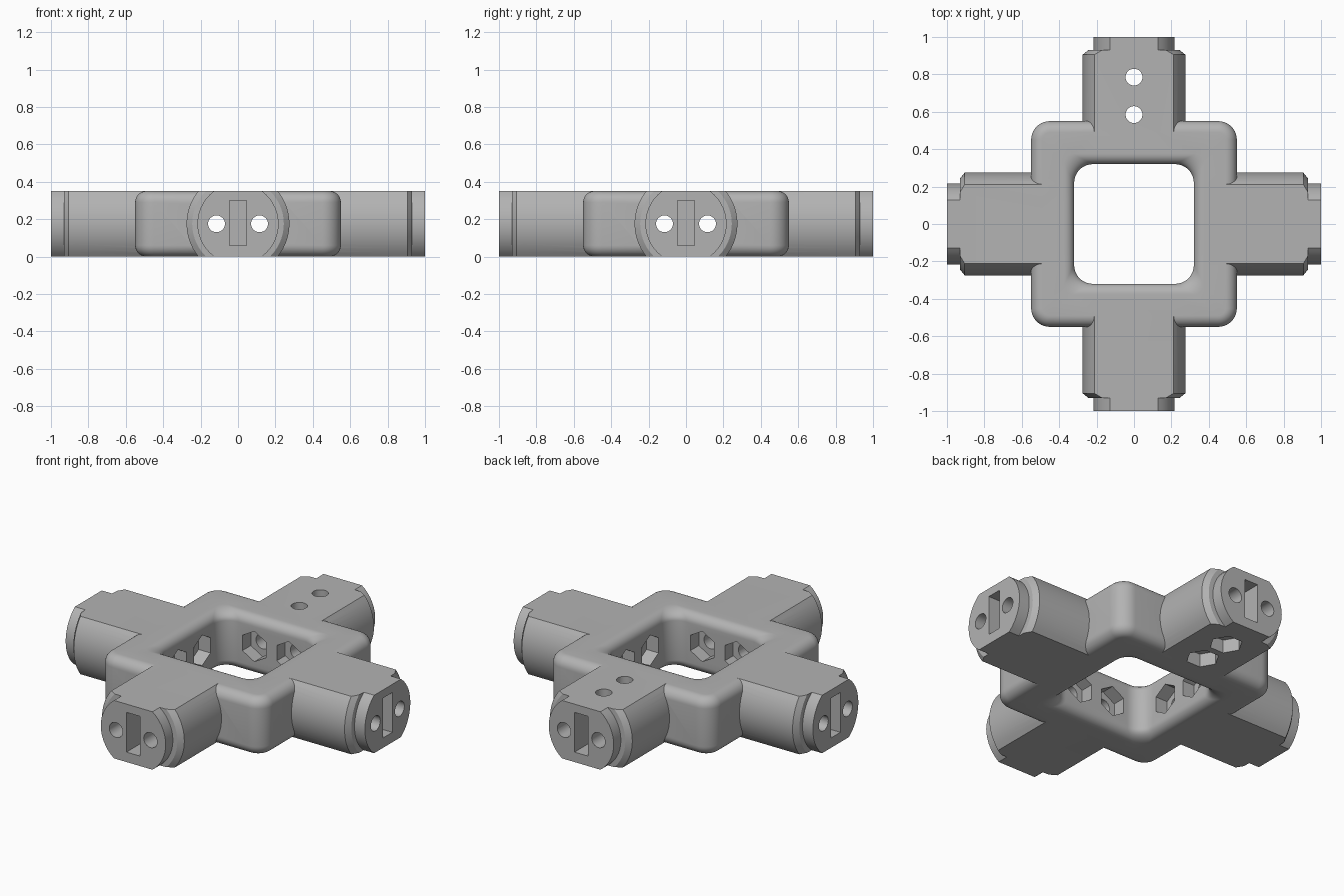
import bpy, bmesh, math
from mathutils import Matrix, Vector

if "Cube" in bpy.data.objects:
    bpy.data.objects.remove(bpy.data.objects["Cube"])

H = 0.35          # overall thickness
MID = H / 2
grey = bpy.data.materials.new("mid grey")
grey.diffuse_color = (0.45, 0.45, 0.45, 1)
grey.use_nodes = True
grey.node_tree.nodes["Principled BSDF"].inputs["Base Color"].default_value = grey.diffuse_color


def make_object(name, bm):
    bmesh.ops.recalc_face_normals(bm, faces=bm.faces[:])
    mesh = bpy.data.meshes.new(name)
    bm.to_mesh(mesh)
    bm.free()
    mesh.materials.append(grey)
    ob = bpy.data.objects.new(name, mesh)
    bpy.context.collection.objects.link(ob)
    return ob


def loft(name, loops, closed=False):
    """Skin a list of equal-length point loops; cap the ends unless closed."""
    bm = bmesh.new()
    rows = [[bm.verts.new(p) for p in loop] for loop in loops]
    n = len(rows[0])
    pairs = list(zip(rows, rows[1:]))
    if closed:
        pairs.append((rows[-1], rows[0]))
    else:
        bm.faces.new(rows[0])
        bm.faces.new(rows[-1])
    for a, b in pairs:
        for i in range(n):
            j = (i + 1) % n
            bm.faces.new((a[i], a[j], b[j], b[i]))
    return make_object(name, bm)


def rounded_square(half, radius, z, seg=10):
    pts = []
    for k in range(4):
        for i in range(seg + 1):
            a = math.radians(90 * k + 90 * i / seg)
            cx = (half - radius) * (1 if k in (0, 3) else -1)
            cy = (half - radius) * (1 if k < 2 else -1)
            pts.append((cx + radius * math.cos(a), cy + radius * math.sin(a), z))
    return pts


def flattened_circle(radius, y, seg=14):
    """Circle cut flat at the top and bottom of the body."""
    m = math.asin(MID / radius)
    angles = [-m + 2 * m * i / seg for i in range(seg + 1)]
    angles += [a + math.pi for a in angles]
    return [(radius * math.cos(a), y, MID + radius * math.sin(a)) for a in angles]


def prism(name, radius, sides, start, end, turn=0.0):
    """Round or hexagonal cutter between two points."""
    start, end = Vector(start), Vector(end)
    axis = end - start
    rot = axis.to_track_quat('Z', 'Y').to_matrix().to_4x4()
    bm = bmesh.new()
    bmesh.ops.create_cone(bm, cap_ends=True, segments=sides, radius1=radius,
                          radius2=radius, depth=axis.length,
                          matrix=Matrix.Translation((start + end) / 2) @ rot
                          @ Matrix.Rotation(turn, 4, 'Z'))
    return make_object(name, bm)


def block(name, size, centre):
    bm = bmesh.new()
    bmesh.ops.create_cube(bm, size=1, matrix=Matrix.Translation(centre)
                          @ Matrix.Diagonal((*size, 1)))
    return make_object(name, bm)


def combine(target, tool, operation):
    mod = target.modifiers.new(operation, 'BOOLEAN')
    mod.operation = operation
    mod.solver = 'EXACT'
    mod.object = tool
    bpy.context.view_layer.objects.active = target
    bpy.ops.object.modifier_apply(modifier=mod.name)
    bpy.data.objects.remove(tool)


def spin(ob, quarter):
    ob.data.transform(Matrix.Rotation(quarter * math.pi / 2, 4, 'Z'))
    return ob


# central square ring with filleted edges inside and out
f, g, steps = 0.06, 0.055, 8
section = []
for i in range(steps + 1):                       # outer bottom to outer side
    a = math.pi / 2 * i / steps
    section.append((0.49 + f * math.sin(a), f - f * math.cos(a), 'out'))
section += [(h, H - z, s) for h, z, s in reversed(section)]
inner = []
for i in range(steps + 1):                       # inner top to inner side
    a = math.pi / 2 * i / steps
    inner.append((0.375 - g * math.sin(a), H - g + g * math.cos(a), 'in'))
section += inner + [(h, H - z, s) for h, z, s in reversed(inner)]
loops = [rounded_square(h, h - 0.45 if s == 'out' else 0.10 - (h - 0.32) * 0.9, z)
         for h, z, s in section]
body = loft("cross_connector", loops, closed=True)

# four arms with a chamfered shoulder and a narrower end collar
stations = [(0.275, 0.40), (0.275, 0.905), (0.245, 0.929), (0.217, 0.931), (0.217, 1.0)]
for q in range(4):
    arm = loft("arm", [flattened_circle(r, y) for r, y in stations])
    combine(body, spin(arm, q), 'UNION')

# lengthwise bolt bores, running through opposite arms
for q in range(2):
    for x in (-0.115, 0.115):
        bore = prism("bore", 0.045, 32, (x, -1.1, MID), (x, 1.1, MID))
        combine(body, spin(bore, q), 'DIFFERENCE')

# end slots and hexagonal nut pockets in the inner walls
for q in range(4):
    slot = block("slot", (0.09, 0.26, 0.24), (0, 1.0, 0.18))
    combine(body, spin(slot, q), 'DIFFERENCE')
    for x in (-0.115, 0.115):
        pocket = prism("nut_pocket", 0.092, 6, (x, 0.2, MID), (x, 0.40, MID))
        # put hexagon corners at top and bottom
        zs = [v.co.z for v in pocket.data.vertices]
        if max(zs) - MID < 0.09:
            pocket.data.transform(Matrix.Translation((x, 0, MID))
                                  @ Matrix.Rotation(math.pi / 6, 4, 'Y')
                                  @ Matrix.Translation((-x, 0, -MID)))
        combine(body, spin(pocket, q), 'DIFFERENCE')

# vertical bolt holes in the back arm, with nut pockets underneath
for y in (0.585, 0.785):
    combine(body, prism("hole", 0.045, 32, (0, y, -0.1), (0, y, H + 0.1)), 'DIFFERENCE')
    pocket = prism("nut_pocket", 0.092, 6, (0, y, -0.1), (0, y, 0.08))
    xs = [v.co.x for v in pocket.data.vertices]
    if max(xs) < 0.09:                           # corners point sideways
        pocket.data.transform(Matrix.Translation((0, y, 0))
                              @ Matrix.Rotation(math.pi / 6, 4, 'Z')
                              @ Matrix.Translation((0, -y, 0)))
    combine(body, pocket, 'DIFFERENCE')

# smooth curved walls, crisp machined edges
bpy.ops.object.select_all(action='DESELECT')
body.select_set(True)
bpy.context.view_layer.objects.active = body
bpy.ops.object.shade_smooth_by_angle(angle=math.radians(25))
